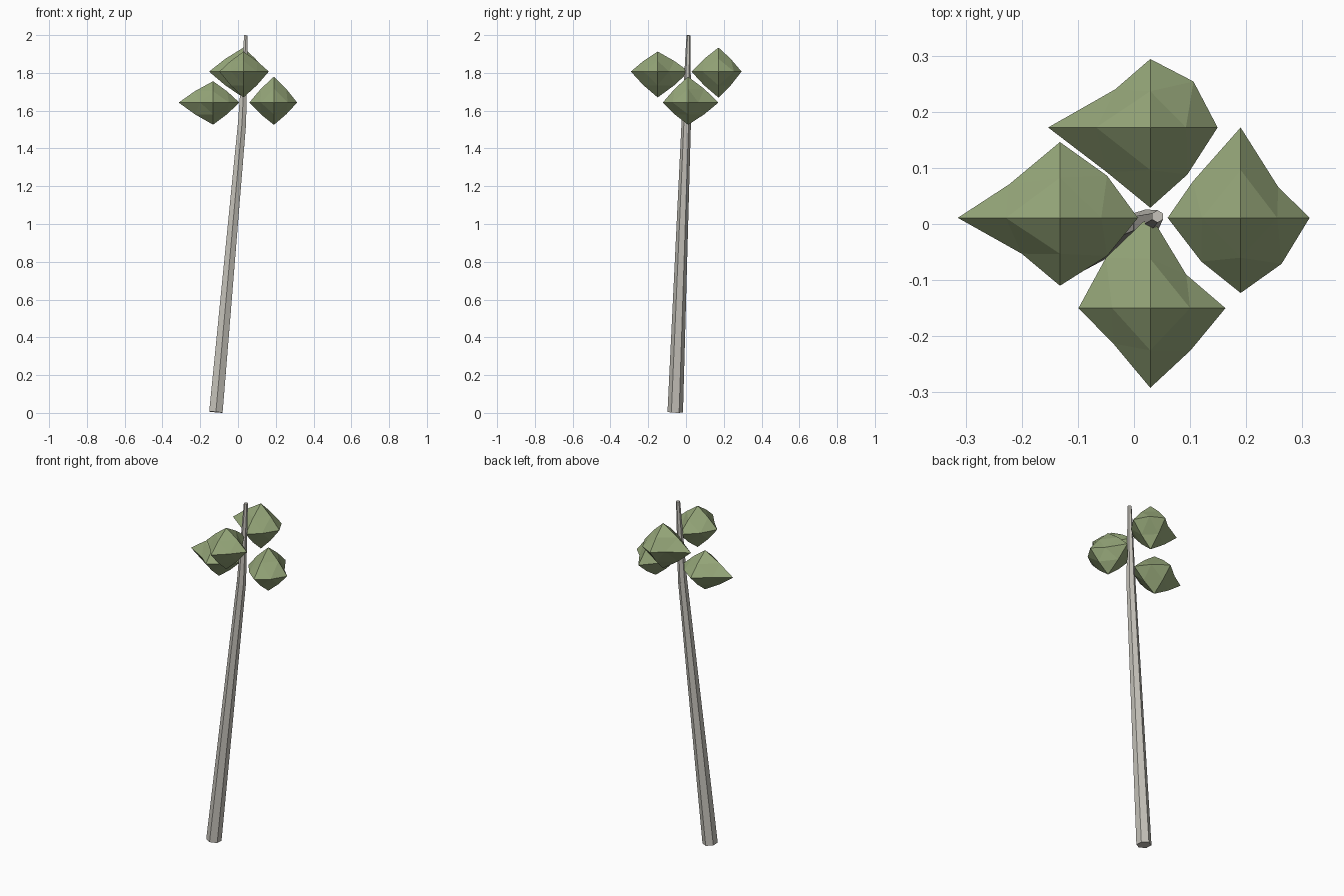
import bpy, bmesh
from mathutils import Vector, Matrix

if "Cube" in bpy.data.objects:
    bpy.data.objects.remove(bpy.data.objects["Cube"])


def material(name, col):
    m = bpy.data.materials.new(name)
    m.diffuse_color = (*col, 1)
    m.use_nodes = True
    m.node_tree.nodes["Principled BSDF"].inputs["Base Color"].default_value = m.diffuse_color
    return m


BARK = material("bark", (0.56, 0.54, 0.49))
LEAF = material("leaf", (0.30, 0.38, 0.19))


def finish(name, bm, mat):
    bmesh.ops.recalc_face_normals(bm, faces=bm.faces[:])
    me = bpy.data.meshes.new(name)
    bm.to_mesh(me)
    bm.free()
    me.materials.append(mat)
    ob = bpy.data.objects.new(name, me)
    bpy.context.collection.objects.link(ob)
    return ob


def tapered_log(name, a, b, r1, r2):
    """Six-sided tapered cylinder from point a to point b."""
    a, b = Vector(a), Vector(b)
    d = b - a
    rot = Vector((0, 0, 1)).rotation_difference(d).to_matrix().to_4x4()
    bm = bmesh.new()
    bmesh.ops.create_cone(bm, cap_ends=True, segments=6, radius1=r1, radius2=r2,
                          depth=d.length, matrix=Matrix.Translation((a + b) / 2) @ rot)
    return finish(name, bm, BARK)


def leaf_clump(name, c, xs, ys, zs, mids):
    """Irregular octahedron with each face split in four.
    xs, ys, zs: (negative, positive) reach; mids: horizontal ring points ++ +- -+ --."""
    bm = bmesh.new()
    c = Vector(c)
    reach = (xs, ys, zs)
    cache = {}

    def vert(key, p):
        if key not in cache:
            cache[key] = bm.verts.new(c + Vector(p))
        return cache[key]

    def tip(axis, s):
        p = [0, 0, 0]
        p[axis] = s * reach[axis][s > 0]
        return vert((axis, s), p)

    def mid(a, sa, b, sb):
        p = [0, 0, 0]
        if (a, b) == (0, 1):
            p[:2] = mids[(sa < 0) * 2 + (sb < 0)]
        else:
            p[a] = sa * reach[a][sa > 0] * 0.53
            p[b] = sb * reach[b][sb > 0] * 0.53
        return vert((a, sa, b, sb), p)

    for sx in (-1, 1):
        for sy in (-1, 1):
            for sz in (-1, 1):
                x, y, z = tip(0, sx), tip(1, sy), tip(2, sz)
                xy, xz, yz = mid(0, sx, 1, sy), mid(0, sx, 2, sz), mid(1, sy, 2, sz)
                for f in ((x, xy, xz), (xy, y, yz), (xz, yz, z), (xy, yz, xz)):
                    bm.faces.new(f)
    return finish(name, bm, LEAF)


# Leaning trunk and thin upper stem
tapered_log("trunk", (-0.117, -0.057, 0.004), (0.021, 0.001, 1.53), 0.041, 0.025)
tapered_log("upper_stem", (0.021, 0.001, 1.525), (0.042, 0.0135, 1.999), 0.025, 0.011)

# Four leaf clumps around the stem
leaf_clump("leaves_right", (0.19, 0.011, 1.643), (0.13, 0.123), (0.134, 0.161), (0.118, 0.137),
           [(0.067, 0.055), (0.073, -0.082), (-0.085, 0.065), (-0.07, -0.078)])
leaf_clump("leaves_left", (-0.132, 0.011, 1.643), (0.182, 0.139), (0.121, 0.135), (0.117, 0.113),
           [(0.084, 0.075), (0.084, -0.068), (-0.09, 0.06), (-0.068, -0.064)])
leaf_clump("leaves_back", (0.029, 0.172, 1.807), (0.182, 0.12), (0.143, 0.122), (0.138, 0.127),
           [(0.077, 0.082), (0.066, -0.084), (-0.0625, 0.068), (-0.077, -0.08)])
leaf_clump("leaves_front", (0.029, -0.15, 1.807), (0.128, 0.134), (0.142, 0.166), (0.137, 0.106),
           [(0.064, 0.06), (0.072, -0.075), (-0.079, 0.09), (-0.066, -0.063)])
